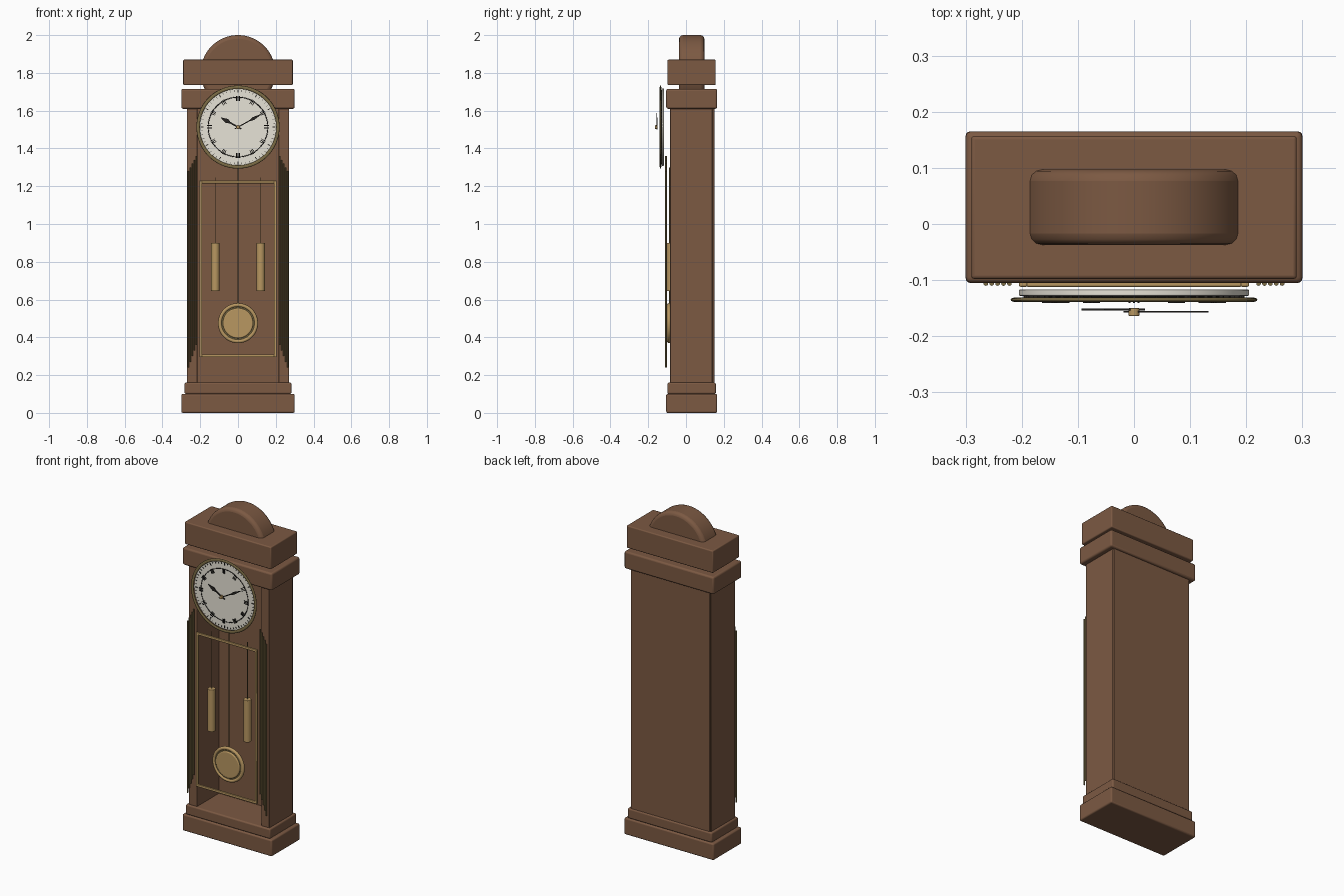
import bpy, bmesh, math
from mathutils import Matrix, Vector

if "Cube" in bpy.data.objects:
    bpy.data.objects.remove(bpy.data.objects["Cube"])


def material(name, rgb):
    m = bpy.data.materials.new(name)
    m.diffuse_color = (*rgb, 1)
    m.use_nodes = True
    m.node_tree.nodes["Principled BSDF"].inputs["Base Color"].default_value = m.diffuse_color
    return m


WOOD = material("walnut", (0.20, 0.10, 0.055))
BRASS = material("brass", (0.48, 0.31, 0.12))
DARK_BRASS = material("aged_brass", (0.20, 0.15, 0.06))
IVORY = material("ivory", (0.80, 0.77, 0.68))
BLACK = material("black", (0.02, 0.018, 0.016))
DIAL_Z = 1.513


def finish(obj, name, mat, bevel=0.0, segments=3):
    obj.name = obj.data.name = name
    obj.data.materials.append(mat)
    if bevel:
        mod = obj.modifiers.new("bevel", 'BEVEL')
        mod.width, mod.segments = bevel, segments
        mod.limit_method, mod.angle_limit = 'ANGLE', math.radians(40)
    bpy.ops.object.select_all(action='DESELECT')
    obj.select_set(True)
    bpy.context.view_layer.objects.active = obj
    bpy.ops.object.shade_smooth_by_angle(angle=math.radians(35))
    return obj


def from_bmesh(bm, name, mat, bevel=0.0):
    bmesh.ops.recalc_face_normals(bm, faces=bm.faces)
    mesh = bpy.data.meshes.new(name)
    bm.to_mesh(mesh)
    bm.free()
    obj = bpy.data.objects.new(name, mesh)
    bpy.context.collection.objects.link(obj)
    return finish(obj, name, mat, bevel)


def add_box(bm, x0, x1, y0, y1, z0, z1, extra=Matrix()):
    m = (extra @ Matrix.Translation(((x0 + x1) / 2, (y0 + y1) / 2, (z0 + z1) / 2))
         @ Matrix.Diagonal((x1 - x0, y1 - y0, z1 - z0, 1)))
    bmesh.ops.create_cube(bm, size=1, matrix=m)


def box(name, x0, x1, y0, y1, z0, z1, mat=WOOD, bevel=0.006):
    bm = bmesh.new()
    add_box(bm, x0, x1, y0, y1, z0, z1)
    return from_bmesh(bm, name, mat, bevel)


def rod(name, x, y, z0, z1, r, mat, bevel=0.0, verts=16):
    bpy.ops.mesh.primitive_cylinder_add(vertices=verts, radius=r, depth=z1 - z0,
                                        location=(x, y, (z0 + z1) / 2))
    return finish(bpy.context.object, name, mat, bevel)


def disc(name, z, y0, y1, r, mat, bevel=0.0, verts=96):
    bpy.ops.mesh.primitive_cylinder_add(vertices=verts, radius=r, depth=y1 - y0,
                                        location=(0, (y0 + y1) / 2, z),
                                        rotation=(math.pi / 2, 0, 0))
    return finish(bpy.context.object, name, mat, bevel)


def ring(name, z, y, major, minor, flat, mat):
    bpy.ops.mesh.primitive_torus_add(major_radius=major, minor_radius=minor,
                                     major_segments=96, minor_segments=12,
                                     location=(0, y, z), rotation=(math.pi / 2, 0, 0))
    bpy.context.object.scale.z = flat
    return finish(bpy.context.object, name, mat)


# Plinth
box("base", -0.30, 0.30, -0.105, 0.165, 0, 0.10, bevel=0.008)
box("base_step", -0.283, 0.283, -0.098, 0.158, 0.10, 0.16, bevel=0.008)

# Open-fronted case
for side, s in (("left", -1), ("right", 1)):
    x0, x1 = sorted((s * 0.215, s * 0.27))
    box(side + "_case_side", x0, x1, -0.085, 0.14, 0.155, 1.615, bevel=0.004)
box("back_panel", -0.265, 0.265, 0.125, 0.15, 0.155, 1.615, bevel=0.003)

# Hood and round crest
box("lower_cornice", -0.30, 0.30, -0.105, 0.165, 1.61, 1.715, bevel=0.01)
box("upper_cornice", -0.29, 0.29, -0.098, 0.157, 1.735, 1.87, bevel=0.006)
disc("round_crest", 1.803, -0.037, 0.097, 0.197, WOOD, 0.02)

# Door frame: one bevelled rectangular loop
bm = bmesh.new()
for x0, x1, z0, z1 in ((-0.205, -0.190, 0.295, 1.23), (0.190, 0.205, 0.295, 1.23),
                       (-0.192, 0.192, 0.295, 0.310), (-0.192, 0.192, 1.215, 1.23)):
    add_box(bm, x0, x1, -0.112, -0.100, z0, z1)
from_bmesh(bm, "door_frame", BRASS, 0.003)

# Dial, bezel and chapter ring
disc("dial", DIAL_Z, -0.128, -0.117, 0.205, IVORY, 0.002)
ring("bezel", DIAL_Z, -0.135, 0.211, 0.009, 0.45, DARK_BRASS)
ring("chapter_ring", DIAL_Z, -0.129, 0.158, 0.0022, 0.8, BLACK)


def around(k, count):
    return (Matrix.Translation((0, 0, DIAL_Z))
            @ Matrix.Rotation(2 * math.pi * k / count, 4, 'Y'))


# Minute ticks and plain hour bars
bm = bmesh.new()
for k in range(60):
    w = 0.0022 if k % 5 == 0 else 0.001
    add_box(bm, -w, w, -0.131, -0.127, 0.182 if k % 5 == 0 else 0.188, 0.197, around(k, 60))
from_bmesh(bm, "minute_ticks", BLACK)
bm = bmesh.new()
for k in range(12):
    for dx in (-0.008, 0, 0.008):
        add_box(bm, dx - 0.0018, dx + 0.0018, -0.141, -0.138, 0.138, 0.164, around(k, 12))
from_bmesh(bm, "hour_marks", BLACK)


# Hands: extruded leaf outlines
def hand(name, length, width, y, degrees):
    outline = ((-0.3 * width, -0.02), (-0.35 * width, 0.45 * length), (-width, 0.62 * length),
               (0, length), (width, 0.62 * length), (0.35 * width, 0.45 * length),
               (0.3 * width, -0.02))
    bm = bmesh.new()
    face = bm.faces.new([bm.verts.new((x, y, z)) for x, z in outline])
    geo = bmesh.ops.extrude_face_region(bm, geom=[face])["geom"]
    bmesh.ops.translate(bm, vec=Vector((0, 0.003, 0)),
                        verts=[g for g in geo if isinstance(g, bmesh.types.BMVert)])
    bm.transform(around(degrees, 360))
    from_bmesh(bm, name, BLACK)


hand("hour_hand", 0.107, 0.012, -0.154, -61)
hand("minute_hand", 0.152, 0.008, -0.158, 61)
disc("hand_hub", DIAL_Z, -0.164, -0.150, 0.010, BRASS, 0.002, 24)

# Pendulum
rod("pendulum_rod", 0, -0.088, 0.56, 1.30, 0.003, DARK_BRASS)
disc("pendulum_bob", 0.475, -0.101, -0.078, 0.080, BRASS, 0.006)
disc("pendulum_bob_groove", 0.475, -0.094, -0.080, 0.092, DARK_BRASS)
ring("pendulum_bob_rim", 0.475, -0.090, 0.096, 0.010, 1.0, BRASS)

# Weights on cords, and hanging chime tubes at each side
for side, s in (("left", -1), ("right", 1)):
    rod(side + "_weight", s * 0.12, -0.081, 0.645, 0.90, 0.022, BRASS, 0.003, 32)
    rod(side + "_weight_cord", s * 0.12, -0.081, 0.89, 1.245, 0.0018, DARK_BRASS, verts=8)
    for i in range(5):
        x, top = s * (0.222 + 0.0105 * i), 1.36 - 0.02 * i
        rod(f"{side}_chime_tube_{i + 1}", x, -0.106, 0.24 + 0.03 * (4 - i), top,
            0.0042, DARK_BRASS, verts=12)
